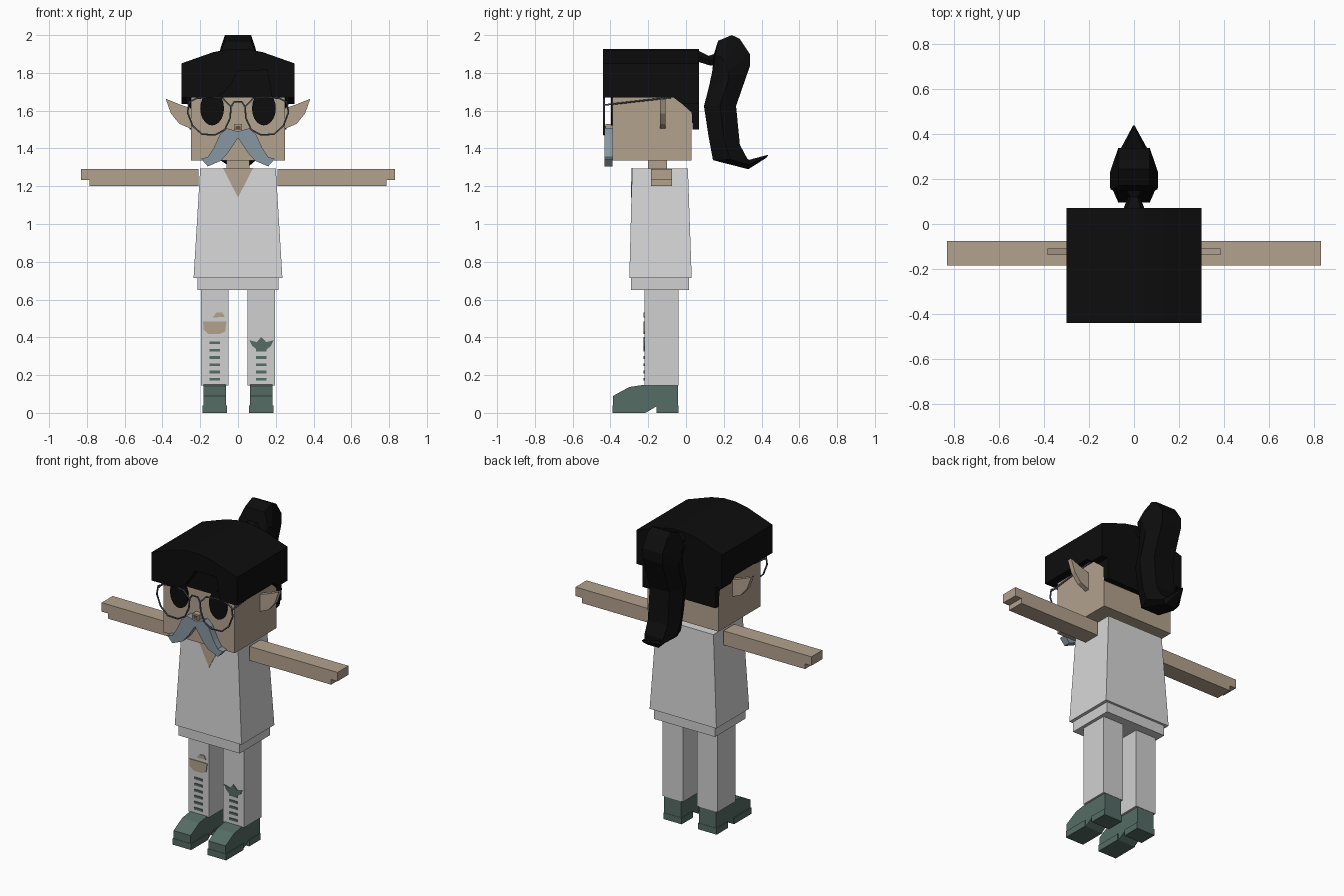
import bpy, bmesh, math

cube = bpy.data.objects.get("Cube")
if cube:
    bpy.data.objects.remove(cube, do_unlink=True)


def material(name, r, g, b):
    m = bpy.data.materials.new(name)
    m.use_nodes = True
    m.diffuse_color = (r, g, b, 1)
    for n in m.node_tree.nodes:
        if n.type == 'BSDF_PRINCIPLED':
            n.inputs["Base Color"].default_value = (r, g, b, 1)
    return m


SKIN = material("skin tan", .45, .36, .27)
SHIRT = material("shirt white", .68, .68, .68)
PANTS = material("trouser grey", .63, .63, .63)
GREEN = material("shoe green", .09, .15, .13)
HAIR = material("hair black", .004, .004, .004)
GREY = material("moustache grey", .25, .31, .36)
WIRE = material("glasses steel", .08, .09, .12)
SHADE = material("nose brown", .12, .08, .05)


def loft(name, rings, mat):
    """Skin a list of rings that have equal point counts, with closed ends."""
    bm = bmesh.new()
    loops = [[bm.verts.new(p) for p in r] for r in rings]
    n = len(loops[0])
    for a, b in zip(loops, loops[1:]):
        for i in range(n):
            j = (i + 1) % n
            bm.faces.new((a[i], a[j], b[j], b[i]))
    bm.faces.new(loops[0])
    bm.faces.new(loops[-1])
    bmesh.ops.recalc_face_normals(bm, faces=bm.faces)
    me = bpy.data.meshes.new(name)
    bm.to_mesh(me)
    bm.free()
    me.materials.append(mat)
    bpy.context.scene.collection.objects.link(bpy.data.objects.new(name, me))


def prism(name, pts, axis, lo, hi, mat):
    """Extrude a 2D outline: axis x takes (y, z) points, axis y takes (x, z)."""
    if axis == 'x':
        rings = [[(d, a, b) for a, b in pts] for d in (lo, hi)]
    else:
        rings = [[(a, d, b) for a, b in pts] for d in (lo, hi)]
    loft(name, rings, mat)


def rect(x, y0, y1, z):
    return [(-x, y0, z), (x, y0, z), (x, y1, z), (-x, y1, z)]


def box(name, x0, x1, y0, y1, z0, z1, mat):
    prism(name, [(x0, z0), (x1, z0), (x1, z1), (x0, z1)], 'y', y0, y1, mat)


def wire(name, pts, closed, mat):
    cu = bpy.data.curves.new(name, 'CURVE')
    cu.dimensions = '3D'
    cu.bevel_depth = .005
    cu.bevel_resolution = 1
    cu.use_fill_caps = True
    sp = cu.splines.new('POLY')
    sp.points.add(len(pts) - 1)
    for q, p in zip(sp.points, pts):
        q.co = (*p, 1)
    sp.use_cyclic_u = closed
    cu.materials.append(mat)
    bpy.context.scene.collection.objects.link(bpy.data.objects.new(name, cu))


def flip(pts, s):
    return [(s * x, z) for x, z in pts]


# Head, neck and torso
box("head", -.25, .25, -.39, .03, 1.335, 1.84, SKIN)
box("neck", -.06, .06, -.20, -.10, 1.28, 1.35, SKIN)
loft("shirt", [rect(.235, -.30, .03, .715), rect(.2, -.285, .01, 1.295)], SHIRT)
box("trouser_waist", -.215, .215, -.29, .015, .65, .72, PANTS)
loft("neckline", [[(-.08, y, 1.297), (.08, y, 1.297), (0, y - .004, 1.14)] for y in (-.288, -.284)], SKIN)

# Hair cap with an arched top and a notched fringe
top = [(.3, 1.85), (.13, 1.91), (.04, 1.927), (-.04, 1.927), (-.13, 1.91), (-.3, 1.85)]
notch = [(-.12, 1.67), (-.07, 1.70), (-.03, 1.755), (0, 1.81), (.155, 1.815), (.18, 1.67)]
prism("hair_fringe", top + [(-.3, 1.67)] + notch + [(.3, 1.67)], 'y', -.44, -.392, HAIR)
prism("hair_cap", top + [(-.3, 1.67), (.3, 1.67)], 'y', -.392, .07, HAIR)
slope = [(.07, 1.7), (-.08, 1.68), (-.02, 1.635)]
prism("hair_sides", slope + [(.07, 1.635)], 'x', -.3, .3, HAIR)
prism("hair_back", slope + [(.03, 1.59), (.035, 1.5), (.07, 1.5)], 'x', -.256, .256, HAIR)

# Ponytail: six-sided rings, each given by outer (y, z), inner (y, z), half width
tail = [((.06, 1.92), (.06, 1.86), .05), ((.12, 1.89), (.125, 1.84), .025),
        ((.148, 1.90), (.143, 1.84), .05), ((.17, 1.97), (.138, 1.80), .105),
        ((.243, 2.0), (.13, 1.77), .107), ((.285, 1.98), (.125, 1.74), .107),
        ((.338, 1.90), (.12, 1.72), .107), ((.338, 1.835), (.115, 1.70), .107),
        ((.265, 1.625), (.095, 1.625), .107), ((.285, 1.42), (.12, 1.46), .107),
        ((.325, 1.345), (.143, 1.338), .1), ((.335, 1.34), (.33, 1.29), .06),
        ((.437, 1.367), (.425, 1.35), .006)]
rings = []
for (ya, za), (yb, zb), w in tail:
    ym, zm = (ya + yb) / 2, (za + zb) / 2
    rings.append([(-w * .65, ya, za), (w * .65, ya, za), (w, ym, zm),
                  (w * .65, yb, zb), (-w * .65, yb, zb), (-w, ym, zm)])
loft("ponytail", rings, HAIR)

# Nose and its mark
box("nose", -.022, .022, -.425, -.385, 1.497, 1.53, SKIN)
box("nose_mark", -.014, .014, -.428, -.424, 1.503, 1.52, SHADE)

# Outlines of the paired parts
whisker = [(0, 1.49), (.06, 1.507), (.095, 1.475), (.13, 1.40), (.16, 1.355), (.195, 1.345),
           (.16, 1.305), (.09, 1.335), (.05, 1.38), (0, 1.455)]
ear = [(.24, 1.50), (.31, 1.53), (.355, 1.585), (.383, 1.663), (.30, 1.63), (.24, 1.61)]
arm = [(.21, 1.2), (.785, 1.2), (.785, 1.233), (.83, 1.233), (.83, 1.29), (.21, 1.29)]
shoe = [(-.386, .09), (-.30, .137), (-.22, .149), (-.042, .145), (-.042, 0), (-.155, 0),
        (-.155, .035), (-.215, 0), (-.386, 0)]
rim = [(.037, 1.62), (.042, 1.56), (.07, 1.50), (.12, 1.472), (.19, 1.475), (.24, 1.52),
       (.267, 1.59), (.258, 1.645), (.22, 1.665), (.15, 1.672), (.08, 1.665)]

# Everything that comes in pairs
for s, side in ((1, "left"), (-1, "right")):
    prism(side + "_moustache", flip(whisker, s), 'y', -.432, -.388, GREY)
    prism(side + "_ear", flip(ear, s), 'y', -.138, -.108, SKIN)
    prism(side + "_arm", flip(arm, s), 'y', -.185, -.075, SKIN)
    eye = [(s * .137 + .063 * math.cos(a * math.tau / 20), 1.612 + .09 * math.sin(a * math.tau / 20))
           for a in range(20)]
    prism(side + "_eye", eye, 'y', -.398, -.389, HAIR)
    wire(side + "_glasses_rim", [(s * x, -.434, z) for x, z in rim], True, WIRE)
    wire(side + "_glasses_arm", [(s * .262, -.434, 1.63), (s * .262, -.08, 1.67)], False, WIRE)
    x0, x1 = sorted((s * .05, s * .195))
    box(side + "_leg", x0, x1, -.22, -.04, .145, .66, PANTS)
    m = s * .123
    prism(side + "_shoe", shoe, 'x', m - .06, m + .06, GREEN)
    box(side + "_sole", m - .065, m + .065, -.388, -.215, 0, .04, GREEN)
    box(side + "_heel", m - .065, m + .065, -.155, -.04, 0, .04, GREEN)
    for i in range(6 if s < 0 else 5):
        z = .178 + i * .0385
        box(f"{side}_slit_{i + 1}", m - .028, m + .028, -.225, -.219, z - .007, z + .007, GREEN)
wire("glasses_bridge", [(-.037, -.434, 1.62), (-.02, -.434, 1.648), (.02, -.434, 1.648),
                        (.037, -.434, 1.62)], False, WIRE)

# Torn knees
prism("right_knee_tear", [(-.185, .485), (-.06, .485), (-.068, .43), (-.10, .417), (-.155, .417), (-.182, .44)],
      'y', -.225, -.219, SKIN)
prism("right_upper_tear", [(-.135, .505), (-.07, .508), (-.082, .532), (-.115, .53)],
      'y', -.225, -.219, SKIN)
prism("left_knee_tear", [(.06, .385), (.1, .375), (.123, .402), (.15, .375), (.188, .385),
                         (.175, .355), (.15, .335), (.1, .335), (.075, .355)], 'y', -.225, -.219, GREEN)
